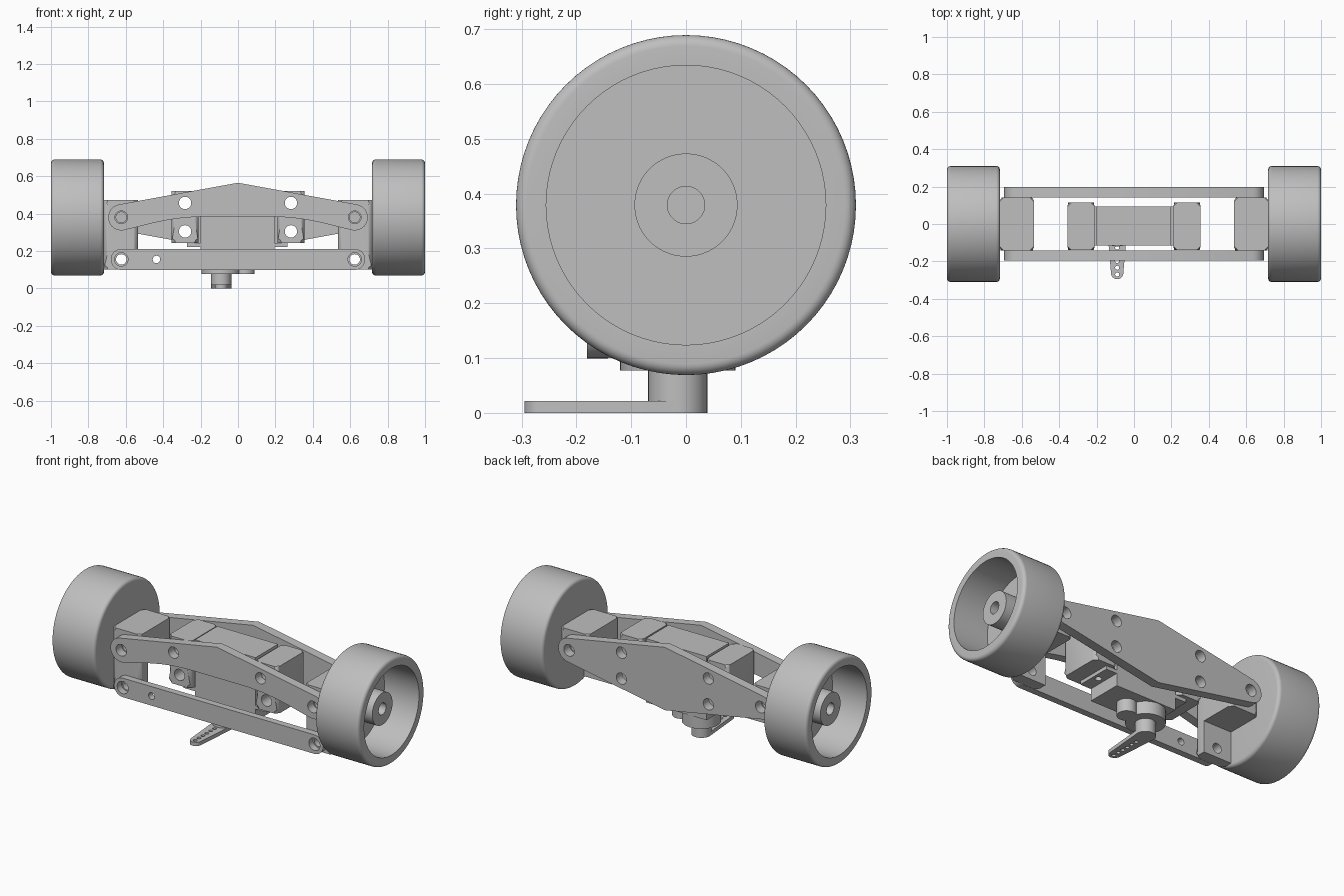
import bpy, bmesh, math
from mathutils import Matrix

cube = bpy.data.objects.get("Cube")
if cube:
    bpy.data.objects.remove(cube, do_unlink=True)

grey = bpy.data.materials.new("plain grey")
grey.use_nodes = True
GREY = (0.52, 0.52, 0.52, 1)
grey.diffuse_color = GREY
grey.node_tree.nodes["Principled BSDF"].inputs["Base Color"].default_value = GREY


def finish(name, bm):
    bmesh.ops.remove_doubles(bm, verts=bm.verts, dist=1e-5)
    bmesh.ops.recalc_face_normals(bm, faces=bm.faces)
    me = bpy.data.meshes.new(name)
    bm.to_mesh(me)
    bm.free()
    ob = bpy.data.objects.new(name, me)
    bpy.context.collection.objects.link(ob)
    me.materials.append(grey)
    bpy.ops.object.select_all(action='DESELECT')
    ob.select_set(True)
    bpy.context.view_layer.objects.active = ob
    bpy.ops.object.shade_smooth_by_angle(angle=math.radians(35))
    return ob


def arc(cx, cy, r, a0, a1, n=16):
    return [(cx + r * math.cos(math.radians(a0 + (a1 - a0) * i / n)),
             cy + r * math.sin(math.radians(a0 + (a1 - a0) * i / n))) for i in range(n + 1)]


def circle(cx, cy, r, n=32):
    return arc(cx, cy, r, 0, 360, n)[:-1]


def rect(x0, x1, y0, y1):
    return [(x0, y0), (x1, y0), (x1, y1), (x0, y1)]


def extrude(name, outline, holes, d0, d1, axis='y', round_y=(), radius=0.022):
    """Filled profile with holes, extruded from d0 to d1 along y or z."""
    cu = bpy.data.curves.new(name, 'CURVE')
    cu.dimensions, cu.fill_mode, cu.extrude = '2D', 'BOTH', (d1 - d0) / 2
    for pts in [outline] + [circle(*h) for h in holes]:
        sp = cu.splines.new('POLY')
        sp.points.add(len(pts) - 1)
        for p, (u, v) in zip(sp.points, pts):
            p.co = (u, v, 0, 1)
        sp.use_cyclic_u = True
    tmp = bpy.data.objects.new(name, cu)
    bpy.context.collection.objects.link(tmp)
    deps = bpy.context.evaluated_depsgraph_get()
    me = bpy.data.meshes.new_from_object(tmp.evaluated_get(deps))
    bm = bmesh.new()
    bm.from_mesh(me)
    bpy.data.objects.remove(tmp)
    bpy.data.curves.remove(cu)
    bpy.data.meshes.remove(me)
    mid = (d0 + d1) / 2
    if axis == 'y':
        bm.transform(Matrix.Translation((0, mid, 0)) @ Matrix.Rotation(math.pi / 2, 4, 'X'))
    else:
        bm.transform(Matrix.Translation((0, 0, mid)))
    bmesh.ops.remove_doubles(bm, verts=bm.verts, dist=1e-5)
    # round the tall outer corners
    tall = [e for e in bm.edges if abs(e.verts[0].co.z - e.verts[1].co.z) > 0.15
            and abs(e.verts[0].co.x - e.verts[1].co.x) < 1e-4
            and len(e.link_faces) == 2 and e.calc_face_angle(0) > 1
            and any(abs(e.verts[0].co.y - y) < 1e-4 for y in round_y)]
    if tall:
        bmesh.ops.bevel(bm, geom=tall, offset=radius, segments=5, profile=0.5, affect='EDGES')
    return finish(name, bm)


def lathe_x(name, profile, sign, cz, steps=80):
    bm = bmesh.new()
    vs = [bm.verts.new((sign * x, 0, cz + r)) for x, r in profile]
    es = [bm.edges.new(p) for p in zip(vs, vs[1:])]
    bmesh.ops.spin(bm, geom=vs + es, cent=(0, 0, cz), axis=(1, 0, 0),
                   angle=2 * math.pi, steps=steps)
    return finish(name, bm)


def mirror(pts):
    return pts + [(-x, z) for x, z in reversed(pts) if abs(x) > 1e-6]


PX, PZ, LZ = 0.624, 0.38, 0.155          # pivot positions
BX, BZ = 0.283, (0.305, 0.457)           # mounting bolts
bolts = [(s * BX, z, 0.033) for s in (-1, 1) for z in BZ]
pivots = [(s * PX, PZ, 0.034) for s in (-1, 1)]

# Rear plate: long hexagon with rounded ends
extrude("rear_plate", mirror([(0, 0.565)] + arc(-PX, PZ, 0.07, 100.3, 259.7) + [(0, 0.195)]),
        pivots + bolts, 0.142, 0.197)

# Front upper arm plate with arched underside
arch = [(-0.53, 0.331), (-0.45, 0.351), (-0.37, 0.367), (-0.29, 0.378), (-0.2, 0.384)]
extrude("front_upper_plate", mirror([(0, 0.565)] + arc(-PX, PZ, 0.07, 100.3, 280) + arch),
        pivots + [b for b in bolts if b[1] > 0.4], -0.195, -0.142)

# Lower steering link
extrude("steering_link", arc(-PX, LZ, 0.056, 90, 270) + arc(PX, LZ, 0.056, -90, 90),
        [(-PX, LZ, 0.036), (PX, LZ, 0.036), (-0.436, LZ, 0.02)], -0.181, -0.142)

# Wheels: rounded rim, deep outer recess, hub with bore
wheel = ([(0.717, 0), (0.717, 0.29)]
         + arc(0.737, 0.29, 0.02, 180, 90, 6) + arc(0.98, 0.29, 0.02, 90, 0, 6)
         + [(1.0, 0.255), (0.775, 0.255), (0.775, 0.094), (0.94, 0.094),
            (0.94, 0.034), (0.74, 0.034), (0.74, 0)])

for s, side in ((1, "left"), (-1, "right")):
    lathe_x(side + "_wheel", wheel, s, 0.379)

    # Knuckle: front slab with hanging leg, solid core, rear slab
    xa, xb = sorted((s * 0.535, s * 0.718))
    extrude(side + "_knuckle_front", rect(xa, xb, 0.10, 0.472),
            [(s * PX, PZ, 0.028), (s * PX, LZ, 0.028)], -0.142, -0.075, round_y=(-0.142,))
    extrude(side + "_knuckle_core", rect(xa, xb, 0.285, 0.472), [], -0.075, 0.075)
    extrude(side + "_knuckle_rear", rect(xa, xb, 0.285, 0.472),
            [(s * PX, PZ, 0.028)], 0.075, 0.142, round_y=(0.142,))

    # Mounting block holding the motor ear
    xa, xb = sorted((s * 0.21, s * 0.356))
    extrude(side + "_mount_block", rect(xa, xb, 0.243, 0.52),
            [b for b in bolts if b[0] * s > 0], -0.14, 0.115, round_y=(-0.14, 0.115))

# Steering motor: case, ears, gear bosses
extrude("motor_case", rect(-0.2, 0.195, -0.115, 0.094), [], 0.15, 0.525, 'z')
extrude("motor_ears", rect(-0.273, 0.265, -0.115, 0.094),
        [(-0.238, -0.01, 0.018), (0.232, -0.01, 0.018)], 0.222, 0.243, 'z')
HX, HY = -0.09, -0.015
extrude("large_gear_boss", circle(HX, HY, 0.105, 48), [], 0.077, 0.15, 'z')
extrude("small_gear_boss", circle(0.037, HY, 0.052), [], 0.077, 0.15, 'z')

# Motor horn: hub and tapered arm with a row of holes
extrude("horn_hub", circle(HX, HY, 0.054), [(HX, HY, 0.022)], 0.022, 0.077, 'z')
extrude("horn_arm", arc(HX, HY, 0.054, 0, 180) + arc(HX, -0.262, 0.033, 180, 360),
        [(HX, -0.27 + 0.036 * i, 0.011, 16) for i in range(6)], 0, 0.022, 'z')
